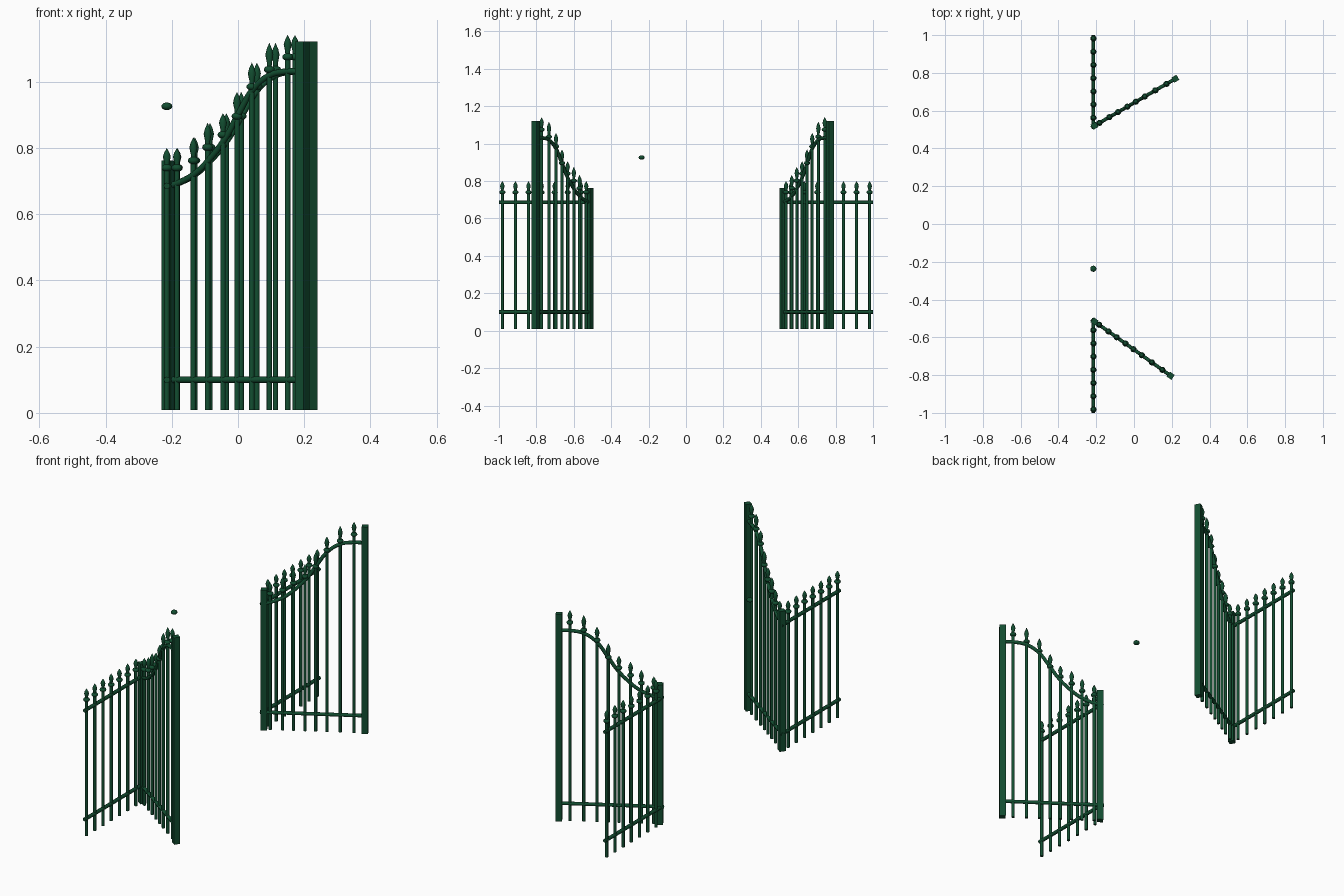
import bpy, bmesh, math
from mathutils import Matrix, Vector

if "Cube" in bpy.data.objects:
    bpy.data.objects.remove(bpy.data.objects["Cube"])

green = bpy.data.materials.new("dark_green_iron")
green.diffuse_color = (0.006, 0.075, 0.03, 1)
green.use_nodes = True
green.node_tree.nodes["Principled BSDF"].inputs["Base Color"].default_value = green.diffuse_color


def finish(name, bm, frame, smooth=True):
    mesh = bpy.data.meshes.new(name)
    bmesh.ops.recalc_face_normals(bm, faces=bm.faces)
    bm.to_mesh(mesh)
    bm.free()
    for p in mesh.polygons:
        p.use_smooth = smooth
    obj = bpy.data.objects.new(name, mesh)
    obj.matrix_world = frame
    mesh.materials.append(green)
    bpy.context.collection.objects.link(obj)
    if smooth:
        mesh.set_sharp_from_angle(angle=math.radians(35))
    return obj


def lathe(name, profile, at, frame, sides=12):
    """Turned shape from (radius, z) points, placed at `at` along the panel."""
    bm = bmesh.new()
    rings = [bm.verts.new((r, 0, z)) for r, z in profile]
    edges = [bm.edges.new(pair) for pair in zip(rings, rings[1:])]
    bmesh.ops.spin(bm, geom=rings + edges, cent=(0, 0, 0), axis=(0, 0, 1),
                   angle=2 * math.pi, steps=sides)
    bmesh.ops.remove_doubles(bm, verts=bm.verts, dist=1e-5)
    return finish(name, bm, frame @ Matrix.Translation(at))


def ball(name, at, frame):
    pts = [(0.0165 * math.cos(a), 0.0115 * math.sin(a))
           for a in (math.pi * (i / 8 - 0.5) for i in range(9))]
    return lathe(name, [(abs(r), z) for r, z in pts], at, frame)


def spear_bar(t, collar, tip, frame):
    """Round bar with a collar ball and a pointed spear head."""
    lathe("bar", [(0, 0.008), (0.008, 0.008), (0.008, collar), (0, collar)],
          (t, 0, 0), frame)
    ball("collar", (t, 0, collar), frame)
    h = tip - collar
    lathe("spear_head", [(0, 0), (0.007, 0), (0.0075, h * 0.25), (0.012, h * 0.55),
                         (0.0085, h * 0.75), (0, h)], (t, 0, collar), frame)


def rail(name, points, frame, kind='POLY'):
    curve = bpy.data.curves.new(name, 'CURVE')
    curve.dimensions = '3D'
    curve.bevel_depth = 0.0095
    curve.bevel_resolution = 2
    curve.use_fill_caps = True
    curve.resolution_u = 6
    s = curve.splines.new(kind)
    if kind == 'BEZIER':
        s.bezier_points.add(len(points) - 1)
        for b, (t, z) in zip(s.bezier_points, points):
            b.co = (t, 0, z)
            b.handle_left_type = b.handle_right_type = 'AUTO'
    else:
        s.points.add(len(points) - 1)
        for b, (t, z) in zip(s.points, points):
            b.co = (t, 0, z, 1)
    curve.materials.append(green)
    obj = bpy.data.objects.new(name, curve)
    obj.matrix_world = frame
    bpy.context.collection.objects.link(obj)


def post(name, t, top, frame):
    bm = bmesh.new()
    bmesh.ops.create_cube(bm, size=1)
    bmesh.ops.scale(bm, vec=(0.031, 0.031, top - 0.008), verts=bm.verts)
    finish(name, bm, frame @ Matrix.Translation((t, 0, (top + 0.008) / 2)), False)


# Gate bars: distance from hinge, collar height, tip height
BARS = [(0.030, 0.740, 0.800), (0.091, 0.762, 0.833), (0.144, 0.802, 0.876),
        (0.201, 0.840, 0.905), (0.253, 0.896, 0.970), (0.308, 0.985, 1.058),
        (0.373, 1.037, 1.118), (0.441, 1.075, 1.142)]
SWEEP = [(0.0, 0.685), (0.05, 0.70), (0.1, 0.725), (0.155, 0.77), (0.21, 0.83),
         (0.26, 0.905), (0.315, 0.98), (0.375, 1.02), (0.435, 1.031), (0.495, 1.031)]

for side, hinge_y, angle in ((-1, -0.516, -35.5), (1, 0.520, 30.2)):
    # Open gate leaf with a swept top rail
    leaf = Matrix.Translation((-0.209, hinge_y, 0)) @ Matrix.Rotation(math.radians(angle), 4, 'Z')
    post("hinge_post", 0, 0.763, leaf)
    post("meeting_post", 0.495, 1.122, leaf)
    rail("leaf_lower_rail", [(-0.02, 0.1), (0.495, 0.1)], leaf)
    rail("leaf_swept_rail", SWEEP, leaf, 'BEZIER')
    for t, collar, tip in BARS:
        spear_bar(t, collar, tip, leaf)

    # Fixed fence panel beside the leaf
    fence = Matrix.Translation((-0.215, 0, 0)) @ Matrix.Rotation(side * math.pi / 2, 4, 'Z')
    for z in (0.1, 0.686):
        rail("fence_rail", [(0.505, z), (1.0, z)], fence)
    for i in range(7):
        spear_bar(0.982 - 0.07 * i, 0.74, 0.80, fence)

# Single loose ball between the gates
ball("loose_ball", (-0.215, -0.237, 0.926), Matrix.Identity(4))
